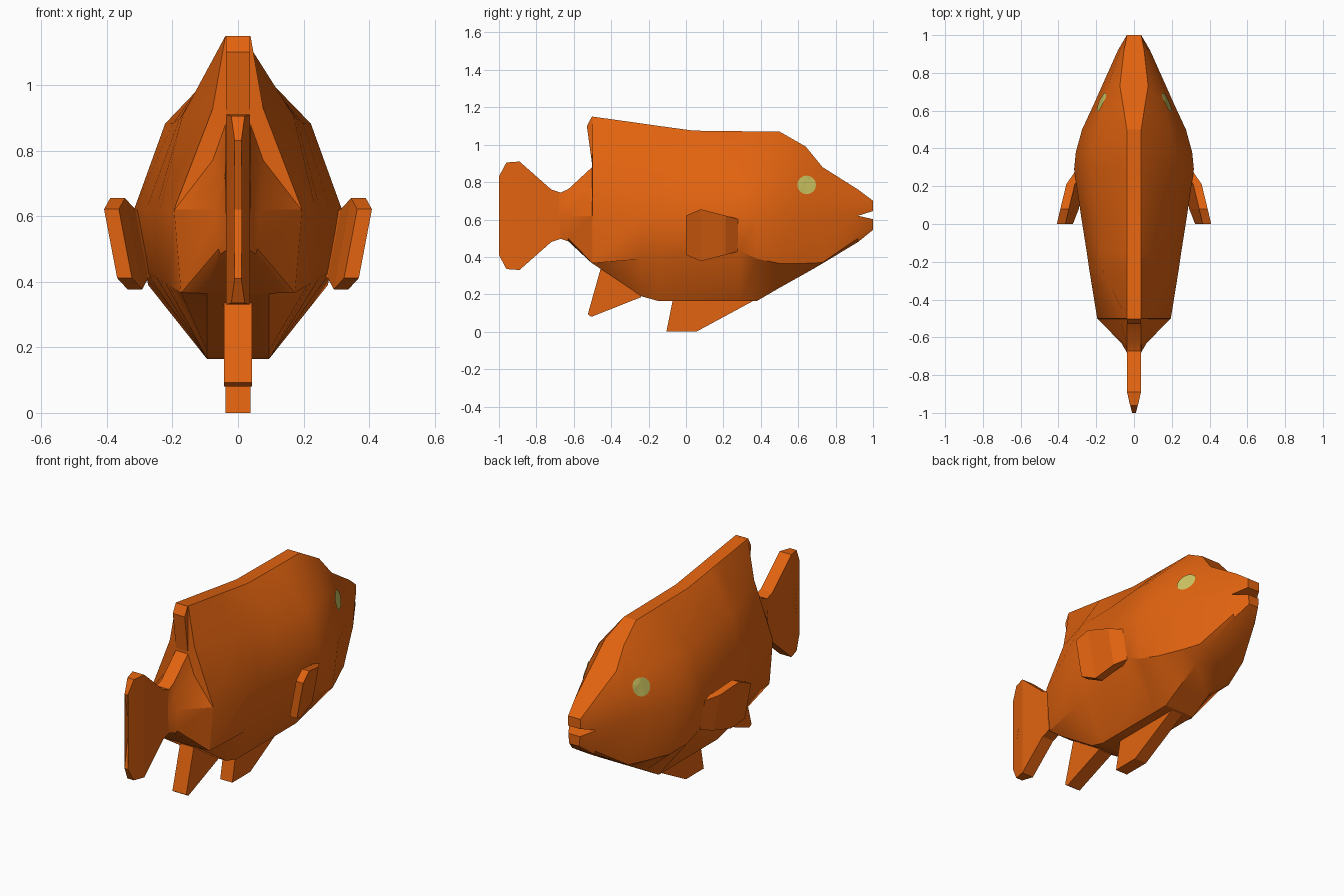
import bpy, bmesh, math
from mathutils import Vector
from mathutils.bvhtree import BVHTree

if "Cube" in bpy.data.objects:
    bpy.data.objects.remove(bpy.data.objects["Cube"])

MID = .62  # height of the fish's centre line


def material(name, rgb):
    m = bpy.data.materials.new(name)
    m.diffuse_color = (*rgb, 1)
    m.use_nodes = True
    m.node_tree.nodes["Principled BSDF"].inputs["Base Color"].default_value = m.diffuse_color
    return m


ORANGE = material("orange scales", (0.76, 0.125, 0.005))
YELLOW = material("yellow eye", (0.62, 0.56, 0.12))


def finish(name, bm, mat):
    bmesh.ops.recalc_face_normals(bm, faces=bm.faces)
    me = bpy.data.meshes.new(name)
    bm.to_mesh(me)
    bm.free()
    me.materials.append(mat)
    ob = bpy.data.objects.new(name, me)
    bpy.context.collection.objects.link(ob)
    return ob


def loft(rings):
    bm = bmesh.new()
    vs = [[bm.verts.new(p) for p in r] for r in rings]
    n = len(vs[0])
    for a, b in zip(vs, vs[1:]):
        for i in range(n):
            j = (i + 1) % n
            bm.faces.new((a[i], a[j], b[j], b[i]))
    bm.faces.new(vs[0])
    bm.faces.new(vs[-1])
    return bm


def plate(name, outline, thick):
    """Upright fin from a side outline; thick(y) is the half thickness."""
    bm = loft([[(s * thick(y), y, z) for y, z in outline] for s in (1, -1)])
    bmesh.ops.triangulate(bm, faces=[f for f in bm.faces if len(f.verts) > 4])
    return finish(name, bm, ORANGE)


def section(y, top, flank, crease, belly):
    """Body cross-section: ridge, shoulder, flank, crease and belly, mirrored."""
    ridge = .038 + .042 * max(0, 1 - abs(y - .76) / .25)
    ridge = min(ridge, flank)
    bulge = .66 if y > -.4 else .25
    half = [(ridge, top),
            (ridge + (flank - ridge) * bulge, top + (MID - top) * .42),
            (flank, MID),
            (flank * .89, crease),
            (min(.095, flank * .8), belly)]
    return [(x, y, z) for x, z in half] + [(-x, y, z) for x, z in reversed(half)]


# body with back ridge: y, ridge height, half width, crease height, belly height
stations = [
    (1.00, .70, .038, .57, .545),
    (0.92, .76, .085, .50, .48),
    (0.73, .88, .17, .37, .365),
    (0.64, .99, .21, .366, .313),
    (0.50, 1.07, .275, .365, .235),
    (0.38, 1.071, .308, .39, .165),
    (0.29, 1.072, .317, .43, .165),
    (0.04, 1.075, .28, .413, .165),
    (-.15, 1.101, .25, .397, .165),
    (-.24, 1.114, .237, .388, .19),
    (-.499, 1.15, .195, .367, .364),
    (-.502, .88, .193, .368, .365),
    (-.63, .762, .067, .50, .484),
    (-.68, .74, .038, .54, .50),
]
body = finish("body", loft([section(*s) for s in stations]), ORANGE)

# mouth slit cut into the snout
cutter = finish("mouth_cutter", loft([[(s, .92, MID), (s, 1.06, .588), (s, 1.06, .664)]
                                      for s in (-.2, .2)]), ORANGE)
mod = body.modifiers.new("mouth", 'BOOLEAN')
mod.operation = 'DIFFERENCE'
mod.solver = 'EXACT'
mod.object = cutter
bpy.ops.object.select_all(action='DESELECT')
body.select_set(True)
bpy.context.view_layer.objects.active = body
bpy.ops.object.modifier_apply(modifier=mod.name)
bpy.data.objects.remove(cutter)
bpy.ops.object.shade_smooth_by_angle(angle=math.radians(28))

# fins in the middle plane
plate("dorsal_fin_tip", [(-.49, 1.149), (-.503, 1.15), (-.53, 1.10), (-.5, .88), (-.49, .88)],
      lambda y: .037)
plate("anal_fin", [(-.45, .36), (-.525, .093), (-.505, .08), (-.24, .185), (-.24, .25)],
      lambda y: .043)
plate("pelvic_fin", [(-.065, .2), (-.105, 0), (.055, 0), (.36, .165), (.36, .2)],
      lambda y: .038)

# forked tail: upper lobe mirrored below, thinning to the rear edge
lobe = [(-.66, .12), (-.72, .14), (-.89, .29), (-.96, .285), (-1, .21)]
tail = [(y, MID + h) for y, h in lobe] + [(-.935, MID)]
tail += [(y, MID - h) for y, h in reversed(lobe)]
plate("tail_fin", tail, lambda y: min(.037, .01 + (y + 1) * .26))

# pectoral fins: y, half height, outer x; leaning outward towards the top
paddle = [(0, .105, .412), (.08, .139, .387), (.21, .105, .362), (.285, .085, .315)]
for side, label in ((1, "right"), (-1, "left")):
    rings = []
    for y, h, xo in paddle:
        ring = []
        for depth, zs in ((0, (-h, h)), (.045, (h, -h))):
            for dz in zs:
                ring.append((side * (xo - (.124 - dz) * .19 - depth), y, .516 + dz))
        rings.append(ring)
    finish(label + "_pectoral_fin", loft(rings), ORANGE)

# eyes: thin discs projected on the head
bm = bmesh.new()
bm.from_mesh(body.data)
tree = BVHTree.FromBMesh(bm)
bm.free()
for side, label in ((1, "right"), (-1, "left")):
    bm = bmesh.new()
    grid = []
    for r in (.025, .05):
        ring = []
        for i in range(16):
            a = side * math.tau * i / 16
            start = Vector((side, .645 + r * math.cos(a), .785 + r * math.sin(a)))
            hit = tree.ray_cast(start, Vector((-side, 0, 0)))[0]
            ring.append(bm.verts.new(hit + Vector((side * .006, 0, 0))))
        grid.append(ring)
    bm.faces.new(grid[0])
    for i in range(16):
        j = (i + 1) % 16
        bm.faces.new((grid[0][i], grid[1][i], grid[1][j], grid[0][j]))
    bmesh.ops.triangulate(bm, faces=bm.faces[:])
    bm.normal_update()
    if sum(f.normal.x for f in bm.faces) * side < 0:
        bmesh.ops.reverse_faces(bm, faces=bm.faces[:])
    me = bpy.data.meshes.new(label + "_eye")
    bm.to_mesh(me)
    bm.free()
    me.materials.append(YELLOW)
    bpy.context.collection.objects.link(bpy.data.objects.new(label + "_eye", me))
